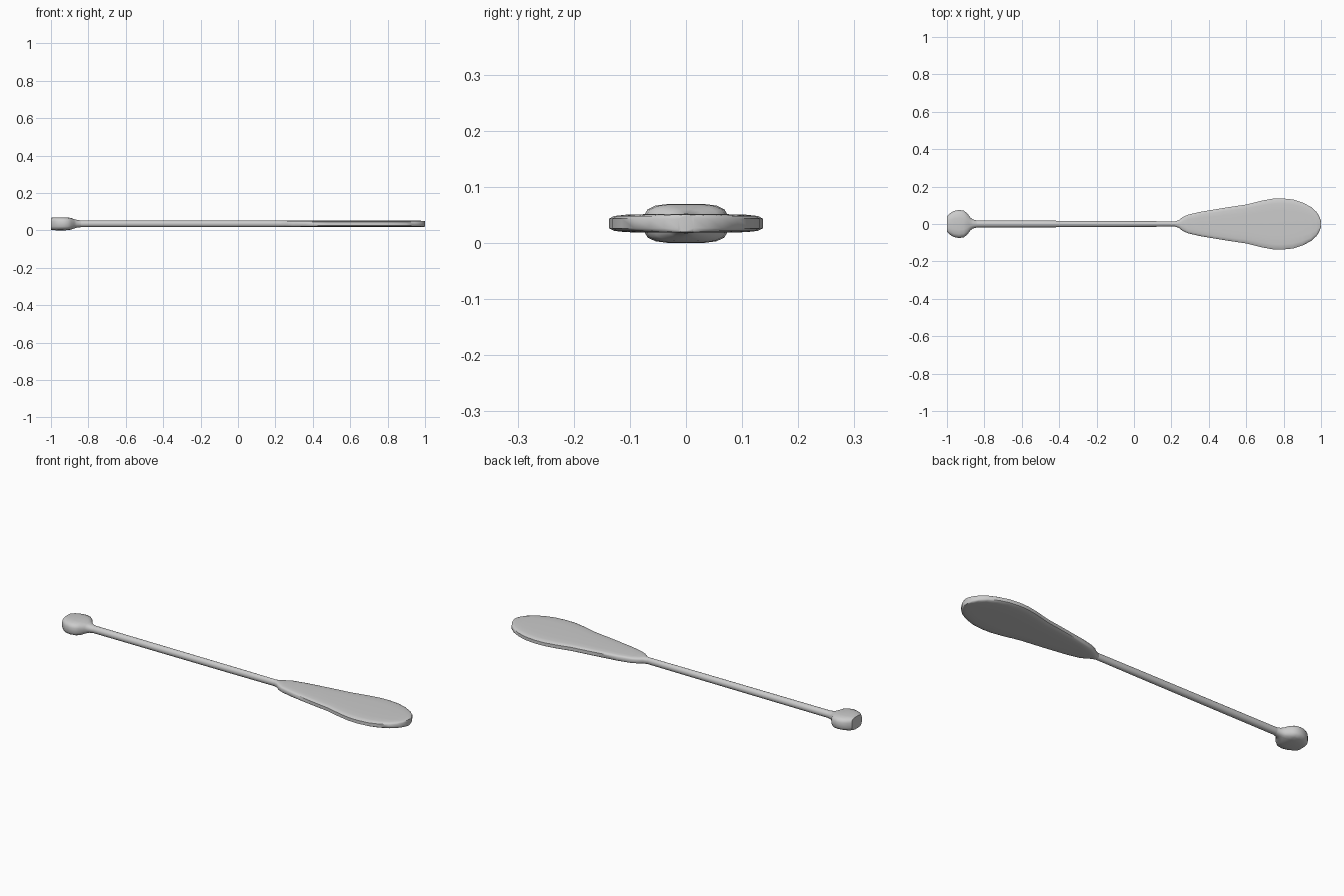
import bpy, bmesh
from math import sin, cos, pi, copysign

if "Cube" in bpy.data.objects:
    bpy.data.objects.remove(bpy.data.objects["Cube"])

SIDES = 16
MID_Z = 0.035


def section(bm, x, half_w, half_h, power):
    """Ring of superellipse points across the paddle at x."""
    def coords(a):
        return [copysign(abs(f) ** (2 / power), f) for f in (cos(a), sin(a))]
    angles = [2 * pi * (i + 0.5) / SIDES for i in range(SIDES)]
    pts = [coords(a) for a in angles]
    top = max(p[0] for p in pts)
    return [bm.verts.new((x, p[0] / top * half_w, MID_Z + p[1] / top * half_h)) for p in pts]


def loft(name, stations, cap_start=False, cap_end=False):
    bm = bmesh.new()
    rings = [section(bm, *s) for s in stations]
    for a, b in zip(rings, rings[1:]):
        for i in range(SIDES):
            j = (i + 1) % SIDES
            bm.faces.new((a[i], a[j], b[j], b[i]))
    if cap_start:
        bm.faces.new(rings[0])
    if cap_end:
        bm.faces.new(rings[-1])
    bmesh.ops.recalc_face_normals(bm, faces=bm.faces)
    # open tubes: make sure the normals point away from the axis
    f = bm.faces[0]
    c = f.calc_center_median()
    if f.normal.y * c.y + f.normal.z * (c.z - MID_Z) < 0:
        bmesh.ops.reverse_faces(bm, faces=bm.faces)
    mesh = bpy.data.meshes.new(name)
    bm.to_mesh(mesh)
    bm.free()
    ob = bpy.data.objects.new(name, mesh)
    bpy.context.collection.objects.link(ob)
    bpy.ops.object.select_all(action='DESELECT')
    ob.select_set(True)
    bpy.context.view_layer.objects.active = ob
    bpy.ops.object.shade_smooth_by_angle(angle=0.7)


# Rounded grip knob: (x, half width, half height, squareness)
loft("grip_knob", [
    (-1.0, 0.042, 0.032, 3.5), (-0.985, 0.057, 0.034, 3.5),
    (-0.962, 0.070, 0.035, 3.5), (-0.935, 0.075, 0.035, 3.5),
    (-0.91, 0.071, 0.034, 3.5), (-0.892, 0.058, 0.031, 3.2),
    (-0.876, 0.036, 0.025, 2.6), (-0.862, 0.024, 0.021, 2.2),
    (-0.84, 0.019, 0.018, 2)], cap_start=True)

# Long slim shaft
loft("shaft", [(-0.84, 0.019, 0.018, 2), (-0.06, 0.016, 0.0175, 2),
               (0.22, 0.014, 0.017, 2)])

# Flat blade, widest near the tip
loft("blade", [
    (0.22, 0.014, 0.017, 2), (0.24, 0.021, 0.017, 2.5),
    (0.262, 0.038, 0.0165, 3.5), (0.29, 0.050, 0.0165, 4.5),
    (0.36, 0.066, 0.0165, 5), (0.48, 0.086, 0.0165, 5),
    (0.60, 0.104, 0.0165, 5), (0.68, 0.124, 0.0165, 5),
    (0.74, 0.135, 0.0165, 5), (0.79, 0.137, 0.0165, 5),
    (0.85, 0.131, 0.0165, 5), (0.90, 0.115, 0.0165, 5),
    (0.945, 0.092, 0.0165, 5), (0.975, 0.065, 0.0165, 5),
    (0.992, 0.039, 0.016, 5), (1.0, 0.014, 0.0155, 5)], cap_end=True)
